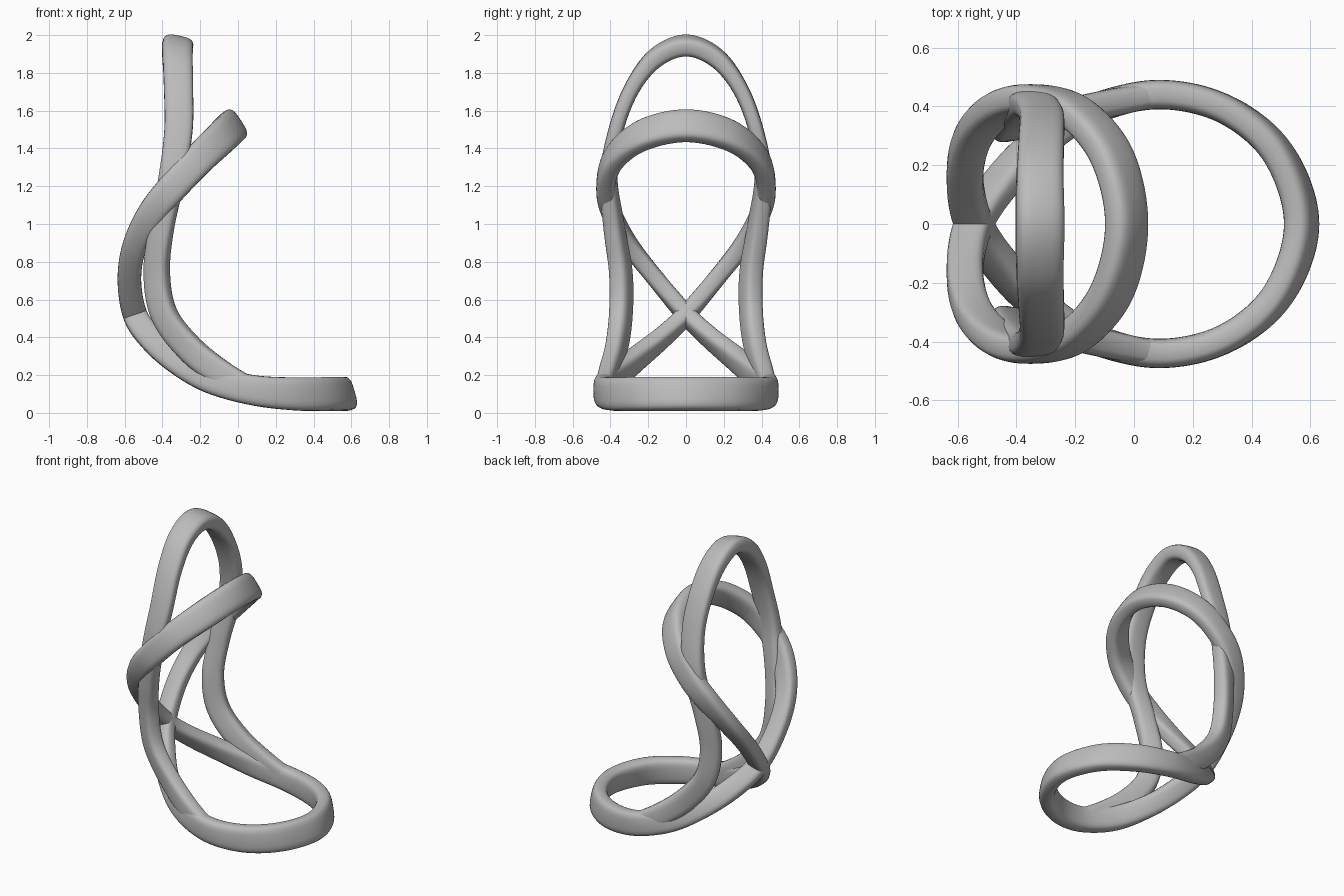
import bpy
import math
from mathutils import Vector

cube = bpy.data.objects.get("Cube")
if cube:
    bpy.data.objects.remove(cube, do_unlink=True)

grey = bpy.data.materials.new("satin_grey")
grey.use_nodes = True
colour = (0.5, 0.5, 0.5, 1)
grey.diffuse_color = colour
grey.node_tree.nodes["Principled BSDF"].inputs["Base Color"].default_value = colour

SIDES = 24
STEPS = 14


def station(x, y, z, angle, lean, width, thick):
    """One path station: position, direction of the band's width, section size."""
    a = math.radians(angle)
    across = Vector((math.cos(a), lean, math.sin(a))).normalized()
    return Vector((x, y, z)), across, Vector((width, thick, 0))


def mirrored(s):
    flip = Vector((1, -1, 1))
    return s[0] * flip, s[1] * flip, s[2]


def spline(a, b, c, d, t):
    """Catmull-Rom interpolation of four vectors."""
    return 0.5 * (2 * b + (c - a) * t + (2 * a - 5 * b + 4 * c - d) * t ** 2
                  + (3 * b - a - 3 * c + d) * t ** 3)


def resample(stations, closed):
    n = len(stations)
    out = []
    for i in range(n if closed else n - 1):
        ids = [i - 1, i, i + 1, i + 2]
        ids = [k % n if closed else min(max(k, 0), n - 1) for k in ids]
        for s in range(STEPS):
            out.append([spline(*(stations[k][c] for k in ids), s / STEPS)
                        for c in range(3)])
    if not closed:
        out.append(list(stations[-1]))
    return out


def rounded(value):
    """Soft rounded-rectangle profile from a sine or cosine."""
    return math.copysign(abs(value) ** 0.62, value) / 2


def sweep(name, stations, closed):
    rings = resample(stations, closed)
    n = len(rings)
    verts, faces = [], []
    for i, (pos, across, size) in enumerate(rings):
        before = rings[(i - 1) % n if closed else max(i - 1, 0)][0]
        after = rings[(i + 1) % n if closed else min(i + 1, n - 1)][0]
        tangent = (after - before).normalized()
        across = (across - tangent * across.dot(tangent)).normalized()
        side = tangent.cross(across)
        for k in range(SIDES):
            a = math.tau * k / SIDES
            verts.append(pos + across * size.x * rounded(math.cos(a))
                         + side * size.y * rounded(math.sin(a)))
    for i in range(n if closed else n - 1):
        j = (i + 1) % n
        for k in range(SIDES):
            m = (k + 1) % SIDES
            faces.append((i * SIDES + k, i * SIDES + m, j * SIDES + m, j * SIDES + k))
    if not closed:
        faces.append(tuple(reversed(range(SIDES))))
        faces.append(tuple(range((n - 1) * SIDES, n * SIDES)))
    mesh = bpy.data.meshes.new(name)
    mesh.from_pydata(verts, [], faces)
    mesh.materials.append(grey)
    mesh.update()
    obj = bpy.data.objects.new(name, mesh)
    bpy.context.collection.objects.link(obj)
    bpy.ops.object.select_all(action='DESELECT')
    bpy.context.view_layer.objects.active = obj
    obj.select_set(True)
    bpy.ops.object.mode_set(mode='EDIT')
    bpy.ops.mesh.select_all(action='SELECT')
    bpy.ops.mesh.normals_make_consistent(inside=False)
    bpy.ops.object.mode_set(mode='OBJECT')
    bpy.ops.object.shade_smooth_by_angle(angle=math.radians(40))
    return obj


# Crossed band: base ring, crossing at the side, then the tilted upper ring
band = [station(*row) for row in (
    (.57, 0, .1, -74, 0, .18, .1),
    (.49, .24, .1, -78, 0, .18, .1),
    (.31, .39, .1, -85, 0, .175, .1),
    (.08, .44, .12, -92, 0, .16, .1),
    (-.15, .385, .18, -110, 0, .15, .1),
    (-.33, .27, .28, -130, 0, .14, .1),
    (-.46, .13, .395, -148, 0, .135, .095),
    (-.545, 0, .52, -162, 0, .13, .095),
    (-.575, -.16, .71, -180, 0, .125, .095),
    (-.545, -.3, .89, -195, 0, .13, .095),
    (-.455, -.395, 1.06, -210, 0, .15, .1),
    (-.34, -.425, 1.2, -220, 0, .16, .1),
    (-.2, -.38, 1.35, -225, 0, .17, .1),
    (-.075, -.23, 1.47, -232, 0, .18, .1),
    (-.025, 0, 1.52, -237, 0, .18, .1),
)]
sweep("crossed_band", band + [mirrored(s) for s in band[-2:0:-1]], True)

# Tall arch: from the top down both legs, its feet melting into the base ring
arch = [station(*row) for row in (
    (-.32, 0, 1.945, 168, 0, .165, .105),
    (-.32, .16, 1.88, 172, 0, .16, .1),
    (-.315, .285, 1.72, 178, 0, .155, .085),
    (-.315, .37, 1.5, 180, 0, .15, .08),
    (-.35, .41, 1.25, 180, -.1, .14, .09),
    (-.405, .38, .98, 180, -.35, .13, .1),
    (-.43, .345, .74, 182, -.5, .135, .105),
    (-.39, .345, .52, 200, -.45, .14, .105),
    (-.25, .37, .335, 225, -.3, .145, .1),
    (-.06, .415, .19, 240, -.1, .14, .095),
    (.1, .437, .12, 262, 0, .12, .08),
    (.26, .41, .1, 273, 0, .1, .06),
)]
sweep("tall_arch", [mirrored(s) for s in arch[:0:-1]] + arch, False)
